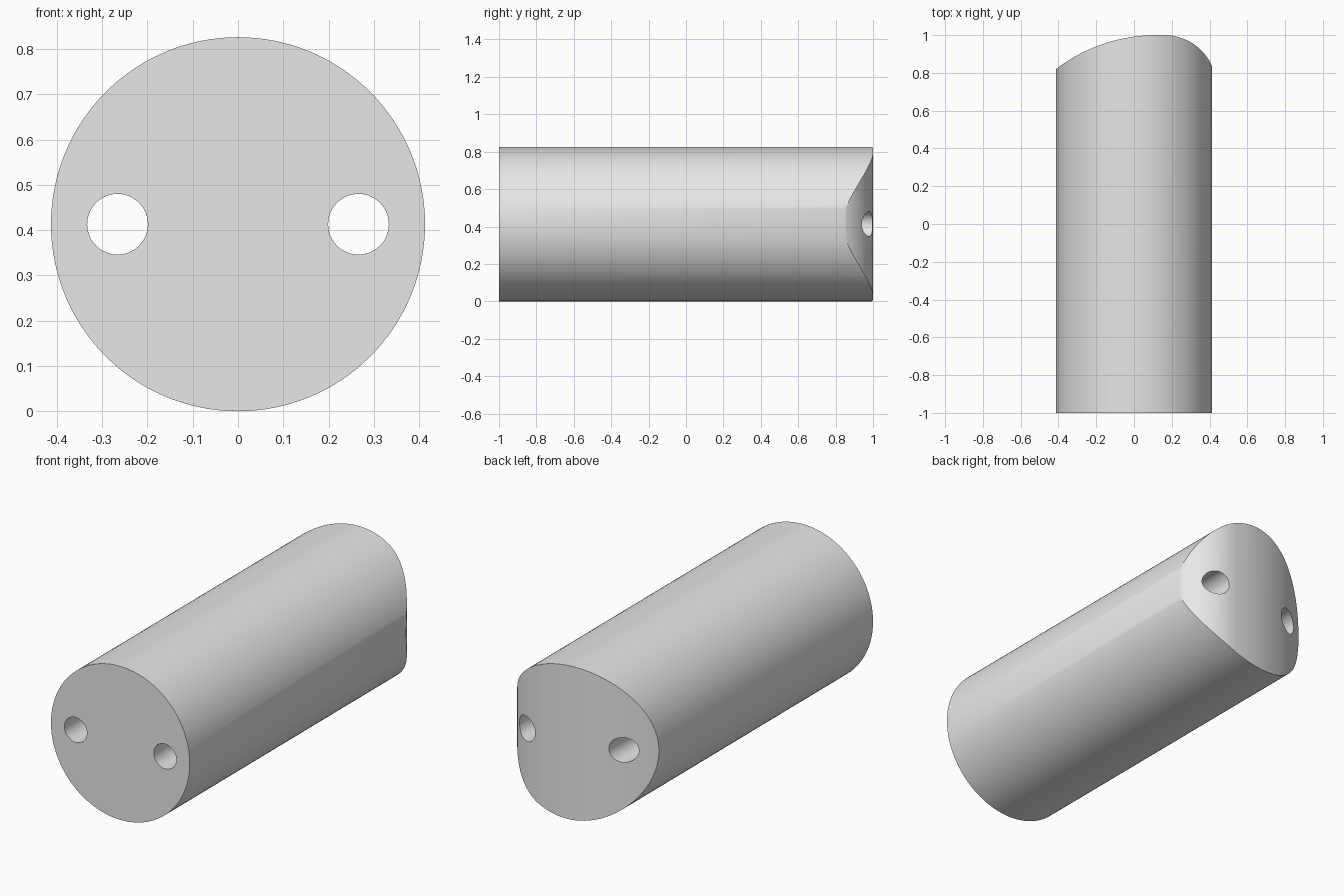
import bpy
import bmesh
from math import sin, cos, asin, radians, pi

cube = bpy.data.objects.get("Cube")
if cube:
    bpy.data.objects.remove(cube, do_unlink=True)

RADIUS = 0.413
HOLE_RADIUS = 0.067
HOLE_X = 0.266

# Plain grey material
grey = bpy.data.materials.new("plain_grey")
grey.use_nodes = True
colour = (0.8, 0.8, 0.8, 1)
grey.diffuse_color = colour
grey.node_tree.nodes["Principled BSDF"].inputs["Base Color"].default_value = colour


def add_rod(name, radius, length, x, sides):
    """Cylinder lying along y at the height of the body's axis."""
    bpy.ops.mesh.primitive_cylinder_add(
        vertices=sides, radius=radius, depth=length,
        location=(x, 0, RADIUS), rotation=(pi / 2, 0, 0))
    rod = bpy.context.object
    rod.name = name
    rod.data.materials.append(grey)
    return rod


def arc(cx, radius, x_from, x_to, steps):
    """Points on an arc whose crest touches y = 1."""
    a, b = asin((x_from - cx) / radius), asin((x_to - cx) / radius)
    angles = [a + (b - a) * i / steps for i in range(steps + 1)]
    return [(cx + radius * sin(t), 1 - radius + radius * cos(t)) for t in angles]


def add_prism(name, profile, z_low, z_high):
    """Upright prism from an outline in plan."""
    bm = bmesh.new()
    face = bm.faces.new([bm.verts.new((x, y, z_low)) for x, y in profile])
    result = bmesh.ops.extrude_face_region(bm, geom=[face])
    top = [v for v in result["geom"] if isinstance(v, bmesh.types.BMVert)]
    bmesh.ops.translate(bm, vec=(0, 0, z_high - z_low), verts=top)
    bmesh.ops.recalc_face_normals(bm, faces=bm.faces)
    mesh = bpy.data.meshes.new(name)
    bm.to_mesh(mesh)
    bm.free()
    mesh.materials.append(grey)
    prism = bpy.data.objects.new(name, mesh)
    bpy.context.collection.objects.link(prism)
    return prism


# Round body, running past the crest so the rounded end trims it
body = add_rod("round_body", RADIUS, 2.2, 0, 128)
body.location.y = 0.1

# Lopsided rounded back end: long shallow arc, then a tight one
outline = arc(0.12, 0.88, -0.5, 0.12, 24) + arc(0.16, 0.278, 0.16, 0.43, 24)
outline += [(0.5, 0.7), (0.5, -1.2), (-0.5, -1.2)]
end_shape = add_prism("end_shape_cutter", outline, -0.2, 1.1)

# Two holes right through the body
holes = [add_rod(side + "_hole_cutter", HOLE_RADIUS, 3, x, 48)
         for side, x in (("left", HOLE_X), ("right", -HOLE_X))]

cuts = [(end_shape, "INTERSECT")] + [(h, "DIFFERENCE") for h in holes]
for cutter, operation in cuts:
    cutter.hide_render = True
    mod = body.modifiers.new(cutter.name, "BOOLEAN")
    mod.operation = operation
    mod.solver = "EXACT"
    mod.object = cutter

# Bake the cuts, then drop the cutters
bpy.ops.object.select_all(action="DESELECT")
body.select_set(True)
bpy.context.view_layer.objects.active = body
for mod in list(body.modifiers):
    bpy.ops.object.modifier_apply(modifier=mod.name)
for cutter, _ in cuts:
    bpy.data.objects.remove(cutter, do_unlink=True)

bpy.ops.object.shade_smooth_by_angle(angle=radians(30))
